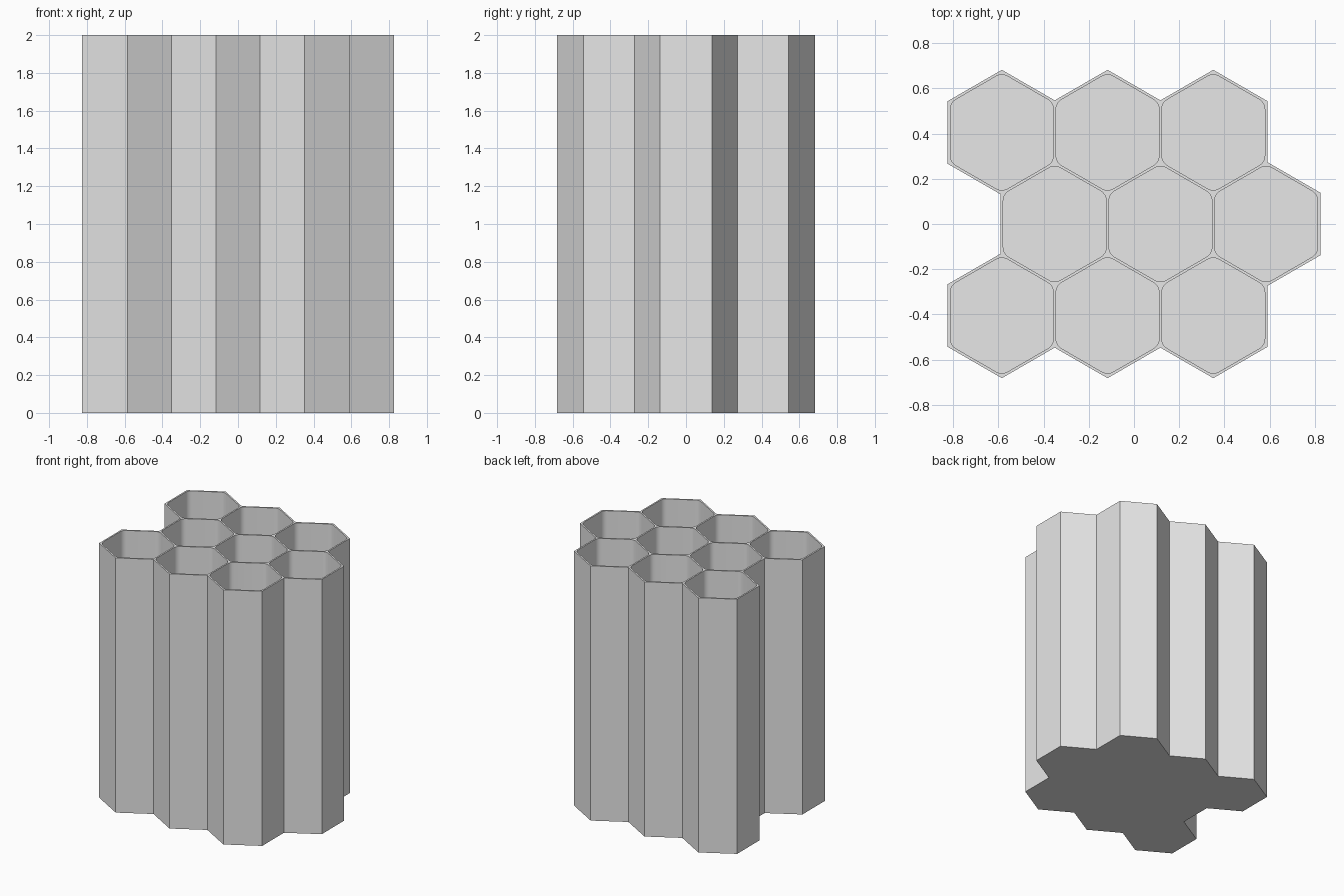
import bpy, bmesh
from math import pi, cos, sin, sqrt

cube = bpy.data.objects.get("Cube")
if cube:
    bpy.data.objects.remove(cube, do_unlink=True)

PITCH = 0.468       # spacing of cells in a row
WALL = 0.012        # wall between cells
HEIGHT = 2.0
FLOOR = 0.03
FILLET = 0.05       # rounding of the inner corners
STEPS = 6

grey = bpy.data.materials.new("plain grey")
grey.use_nodes = True
colour = (0.8, 0.8, 0.8, 1)
grey.diffuse_color = colour
grey.node_tree.nodes["Principled BSDF"].inputs["Base Color"].default_value = colour


def hexagon(flat_width, fillet=0.0):
    """Hexagon with points along y, optionally with rounded corners."""
    points = []
    reach = (flat_width / 2 - fillet) * 2 / sqrt(3)
    for corner in range(6):
        a = pi / 6 + corner * pi / 3
        cx, cy = reach * cos(a), reach * sin(a)
        if not fillet:
            points.append((cx, cy))
            continue
        for i in range(STEPS + 1):
            t = a - pi / 6 + i * pi / 3 / STEPS
            points.append((cx + fillet * cos(t), cy + fillet * sin(t)))
    return points


def prisms(name, outline, centres, z0, z1):
    """One object holding an upright prism at every centre."""
    bm = bmesh.new()
    for x, y in centres:
        base = bm.faces.new([bm.verts.new((x + px, y + py, z0)) for px, py in outline])
        top = bmesh.ops.extrude_face_region(bm, geom=[base], use_keep_orig=True)["geom"]
        for v in top:
            if isinstance(v, bmesh.types.BMVert):
                v.co.z = z1
    bmesh.ops.recalc_face_normals(bm, faces=bm.faces)
    mesh = bpy.data.meshes.new(name)
    bm.to_mesh(mesh)
    bm.free()
    mesh.materials.append(grey)
    obj = bpy.data.objects.new(name, mesh)
    bpy.context.collection.objects.link(obj)
    return obj


# Three staggered rows of three cells; the middle row is shifted half a cell
centres = [((col - 1 + (0.25 if row == 0 else -0.25)) * PITCH, row * PITCH * sqrt(3) / 2)
           for row in (-1, 0, 1) for col in range(3)]

# Solid block with nine wells cut into it from above
holder = prisms("honeycomb_holder", hexagon(PITCH + WALL), centres, 0, HEIGHT)
wells = prisms("well_cutter", hexagon(PITCH - WALL, FILLET), centres, FLOOR, HEIGHT + 0.1)
wells.hide_render = True

cut = holder.modifiers.new("cut wells", "BOOLEAN")
cut.operation = "DIFFERENCE"
cut.solver = "EXACT"
cut.use_self = True
cut.object = wells

bpy.ops.object.select_all(action="DESELECT")
bpy.context.view_layer.objects.active = holder
holder.select_set(True)
bpy.ops.object.modifier_apply(modifier=cut.name)
bpy.data.objects.remove(wells, do_unlink=True)

# Smooth only the rounded inner corners
bpy.ops.object.shade_smooth_by_angle(angle=pi / 6)
